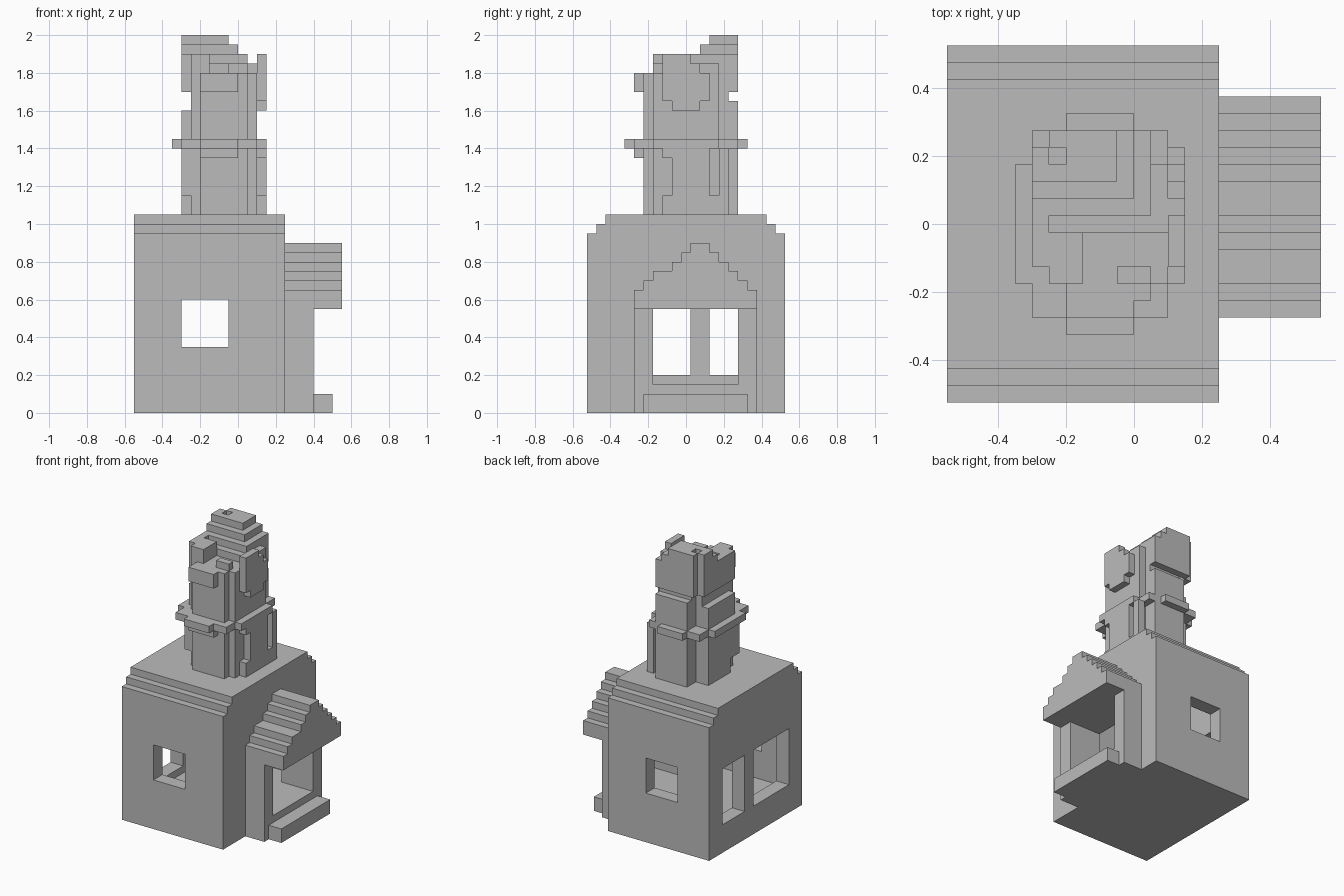
import bpy
import bmesh

if "Cube" in bpy.data.objects:
    bpy.data.objects.remove(bpy.data.objects["Cube"], do_unlink=True)

# Size of one stone cube and the extents of the house and its porch
UNIT = 0.05
LEFT, RIGHT, PORCH_EDGE, EAVE = -.55, .25, .4, .55
FLOOR, LINTEL, CEILING = .15, .55, .9
# Heights and sides of the tower
ROOF, LEDGE, NECK, CROWN, TOP = 1.05, 1.4, 1.45, 1.7, 2
TOWER_LEFT, TOWER_RIGHT = -.25, .1

stone = bpy.data.materials.new("grey_stone")
stone.use_nodes = True
stone.diffuse_color = (.5, .5, .5, 1)
stone.node_tree.nodes["Principled BSDF"].inputs["Base Color"].default_value = stone.diffuse_color


def cell_centre(cell):
    i, j, k = cell
    return LEFT + UNIT * (i + .5), UNIT * (j - 10), UNIT * (k + .5)


GRID = {(i, j, k): cell_centre((i, j, k))
        for i in range(22) for j in range(21) for k in range(40)}


def cells(rule):
    """Cubes whose centre meets a rule."""
    return {cell for cell, centre in GRID.items() if rule(*centre)}


def box(xs, ys, zs):
    """Cubes whose centre lies within three ranges."""
    spans = (xs, ys, zs)
    return {cell for cell, centre in GRID.items()
            if all(low - .01 < c < high + .01 for c, (low, high) in zip(centre, spans))}


def oval(middle, radius_x, radius_y, zs, power):
    """Upright rounded column of cubes."""
    return cells(lambda x, y, z: zs[0] < z < zs[1] and
                 abs((x - middle) / radius_x) ** power + abs(y / radius_y) ** power < 1)


def patch(side, along, zs):
    """Raised layer, one cube thick, on a side of the tower."""
    if side == "left":
        return box((TOWER_LEFT - UNIT, TOWER_LEFT), along, zs)
    if side == "right":
        return box((TOWER_RIGHT, TOWER_RIGHT + UNIT), along, zs)
    row = -.25 if side == "front" else .25
    return box(along, (row, row), zs)


def build(name, solid):
    """Skin the cubes with outer faces and merge the flat areas."""
    bm = bmesh.new()
    corners = {}

    def corner(point):
        if point not in corners:
            x, y, z = cell_centre(point)
            half = UNIT / 2
            corners[point] = bm.verts.new((x - half, y - half, z - half))
        return corners[point]

    for cell in sorted(solid):
        for axis in range(3):
            for side in (0, 1):
                neighbour = list(cell)
                neighbour[axis] += 2 * side - 1
                if tuple(neighbour) in solid:
                    continue
                across, along = (axis + 1) % 3, (axis + 2) % 3
                ring = []
                for step_across, step_along in ((0, 0), (1, 0), (1, 1), (0, 1)):
                    point = list(cell)
                    point[axis] += side
                    point[across] += step_across
                    point[along] += step_along
                    ring.append(corner(tuple(point)))
                bm.faces.new(ring if side else reversed(ring))
    bmesh.ops.dissolve_limit(bm, angle_limit=.01, verts=bm.verts[:], edges=bm.edges[:])
    mesh = bpy.data.meshes.new(name)
    bm.to_mesh(mesh)
    bm.free()
    mesh.materials.append(stone)
    bpy.context.collection.objects.link(bpy.data.objects.new(name, mesh))


# Doorway through the porch and the house wall
doorway = box((FLOOR, PORCH_EDGE), (-.15, .25), (FLOOR, LINTEL))

# House body: stepped roof edges, hollow room, windows
house = cells(lambda x, y, z: x < RIGHT and z < ROOF and abs(y) + z < 1.45)
house -= box((LEFT + .1, RIGHT - .1), (-.4, .4), (FLOOR, CEILING))
house -= box((-.3, -.05), (-.5, .5), (.35, .6))
for window in ((-.35, 0), (.15, .35)):
    house -= box((LEFT, LEFT + .1), window, (.2, .6))
build("house_body", house - doorway)

# Porch walls, gabled roof and step
build("porch_walls", box((RIGHT, PORCH_EDGE), (-.25, .35), (0, LINTEL)) - doorway)
build("porch_roof", cells(lambda x, y, z: x > RIGHT and LINTEL < z < CEILING and
                          -.27 < y < min(.37, 1 - z) and
                          z - y < (.85 if z > .75 else .9)))
build("front_step", box((PORCH_EDGE, PORCH_EDGE + .1), (-.2, .3), (0, .1)))

# Tower shaft: rounded core with buttress strips and worn notches
shaft = oval(-.075, .17, .23, (ROOF, CROWN), 4)
shaft |= patch("left", (-.15, .15), (ROOF, LEDGE))
shaft |= patch("right", (-.1, .2), (ROOF, LEDGE))
shaft |= patch("back", (-.2, .05), (ROOF, LEDGE))
shaft |= patch("front", (-.2, 0), (LEDGE - UNIT, LEDGE))
shaft |= patch("back", (-.2, .05), (NECK, NECK + .2))
shaft |= patch("left", (-.1, .15), (NECK, NECK + .15))
shaft -= patch("right", (-.1, -.1), (ROOF + .1, LEDGE - UNIT))
shaft -= patch("right", (.15, .15), (ROOF + .1, LEDGE))
shaft -= patch("left", (-.15, -.1), (ROOF, ROOF + .1))
build("tower_shaft", shaft)

# Oval ledge around the tower
build("tower_ledge", oval(-.1, .27, .33, (LEDGE, NECK), 2))

# Ruined crown: rubble sloping up to the tall back corner
crown = oval(-.075, .17, .23, (CROWN, CROWN + .1), 4)
slope = oval(-.075, .17, .23, (CROWN, TOP), 4) | patch("back", (-.25, .05), (CROWN, TOP))
crown |= slope & cells(lambda x, y, z: z - y < 1.85 and z + x < 1.92)

# Broken parapets on the sides and the front
crown |= (patch("left", (-.1, .2), (CROWN, TOP)) &
          cells(lambda x, y, z: z - max(y, UNIT) < 1.85))
crown |= (patch("right", (-.1, .1), (CROWN - .1, TOP - .1)) &
          cells(lambda x, y, z: z > CROWN - .1 + abs(y) / 2 and z + y < 1.9))
crown |= patch("front", (-.2, 0), (CROWN, CROWN + .1))
crown |= box((TOWER_LEFT, -.15), (-.15, -.05), (CROWN, TOP - .1))
crown |= box((-.05, .05), (-.15, -.15), (CROWN, TOP - .15))
build("tower_crown", crown)
